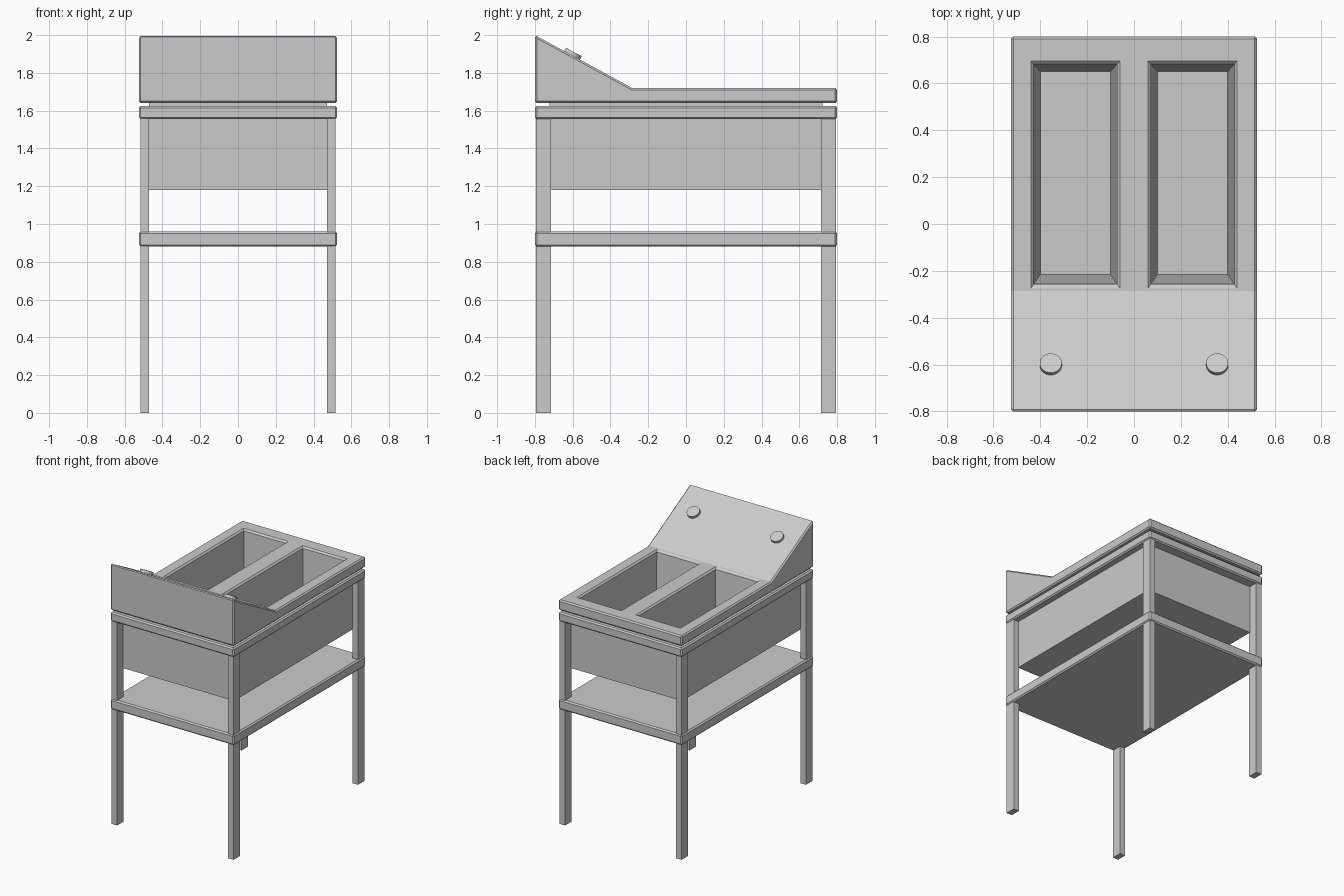
import bpy, bmesh, math
from mathutils import Vector

if "Cube" in bpy.data.objects:
    bpy.data.objects.remove(bpy.data.objects["Cube"])


def loft(name, rings):
    """Solid skinned through a list of equal-length point rings."""
    bm = bmesh.new()
    loops = [[bm.verts.new(p) for p in r] for r in rings]
    n = len(rings[0])
    bm.faces.new(loops[0])
    bm.faces.new(loops[-1])
    for a, b in zip(loops, loops[1:]):
        for i in range(n):
            bm.faces.new((a[i], a[(i + 1) % n], b[(i + 1) % n], b[i]))
    bmesh.ops.recalc_face_normals(bm, faces=bm.faces)
    me = bpy.data.meshes.new(name)
    bm.to_mesh(me)
    bm.free()
    ob = bpy.data.objects.new(name, me)
    bpy.context.collection.objects.link(ob)
    return ob


def rect(x0, x1, y0, y1, z):
    return [(x0, y0, z), (x1, y0, z), (x1, y1, z), (x0, y1, z)]


def box(name, x0, x1, y0, y1, z0, z1):
    return loft(name, [rect(x0, x1, y0, y1, z0), rect(x0, x1, y0, y1, z1)])


def bevel(ob, width=0.01):
    m = ob.modifiers.new("bevel", 'BEVEL')
    m.width = width
    m.segments = 1
    m.limit_method = 'ANGLE'
    m.angle_limit = math.radians(40)


def cut(ob, cutter):
    m = ob.modifiers.new("cut", 'BOOLEAN')
    m.operation = 'DIFFERENCE'
    m.solver = 'EXACT'
    m.object = cutter
    cutter.hide_render = True
    cutter.hide_set(True)


# Four legs
for sx, side in ((-1, "left"), (1, "right")):
    for sy, end in ((-1, "front"), (1, "back")):
        xs = sorted((sx * 0.47, sx * 0.517))
        ys = sorted((sy * 0.715, sy * 0.793))
        box(f"{end}_{side}_leg", *xs, *ys, 0, 1.57)

# Lower shelf
shelf = box("lower_shelf", -0.525, 0.525, -0.8, 0.8, 0.88, 0.96)
bevel(shelf)

# Upper frame ring around the basin housing
frame = box("upper_frame", -0.525, 0.525, -0.8, 0.8, 1.555, 1.625)
bevel(frame)
cut(frame, box("frame_cutter", -0.46, 0.46, -0.71, 0.71, 1.4, 1.8))

# Basin housing and worktop with sloped control panel at the front
housing = box("basin_housing", -0.472, 0.472, -0.722, 0.722, 1.18, 1.642)
profile = [(-0.8, 1.64), (0.8, 1.64), (0.8, 1.72), (-0.285, 1.72), (-0.8, 2.0)]
top = loft("worktop", [[(x, y, z) for y, z in profile] for x in (-0.525, 0.525)])
bevel(top)

# Two tapered basins with chamfered rims
for sx, side in ((-1, "left"), (1, "right")):
    rings = []
    for inset, z in ((0, 1.80), (0, 1.72), (0.012, 1.708), (0.04, 1.21)):
        xs = sorted((sx * (0.06 + inset), sx * (0.44 - inset)))
        rings.append(rect(*xs, -0.275 + inset * 1.5, 0.695 - inset * 1.1, z))
    cutter = loft(f"{side}_basin_cutter", rings)
    cut(top, cutter)
    cut(housing, cutter)

# Round knobs on the sloped panel
slope = math.atan2(0.28, 0.515)
normal = Vector((0, math.sin(slope), math.cos(slope)))
for x, side in ((-0.355, "left"), (0.355, "right")):
    base = Vector((x, -0.603, 2.0 - 0.197 * 0.28 / 0.515))
    bpy.ops.mesh.primitive_cylinder_add(
        vertices=32, radius=0.047, depth=0.04,
        location=base, rotation=(-slope, 0, 0))
    knob = bpy.context.object
    knob.name = f"{side}_knob"
    bpy.ops.object.shade_smooth_by_angle(angle=math.radians(30))
